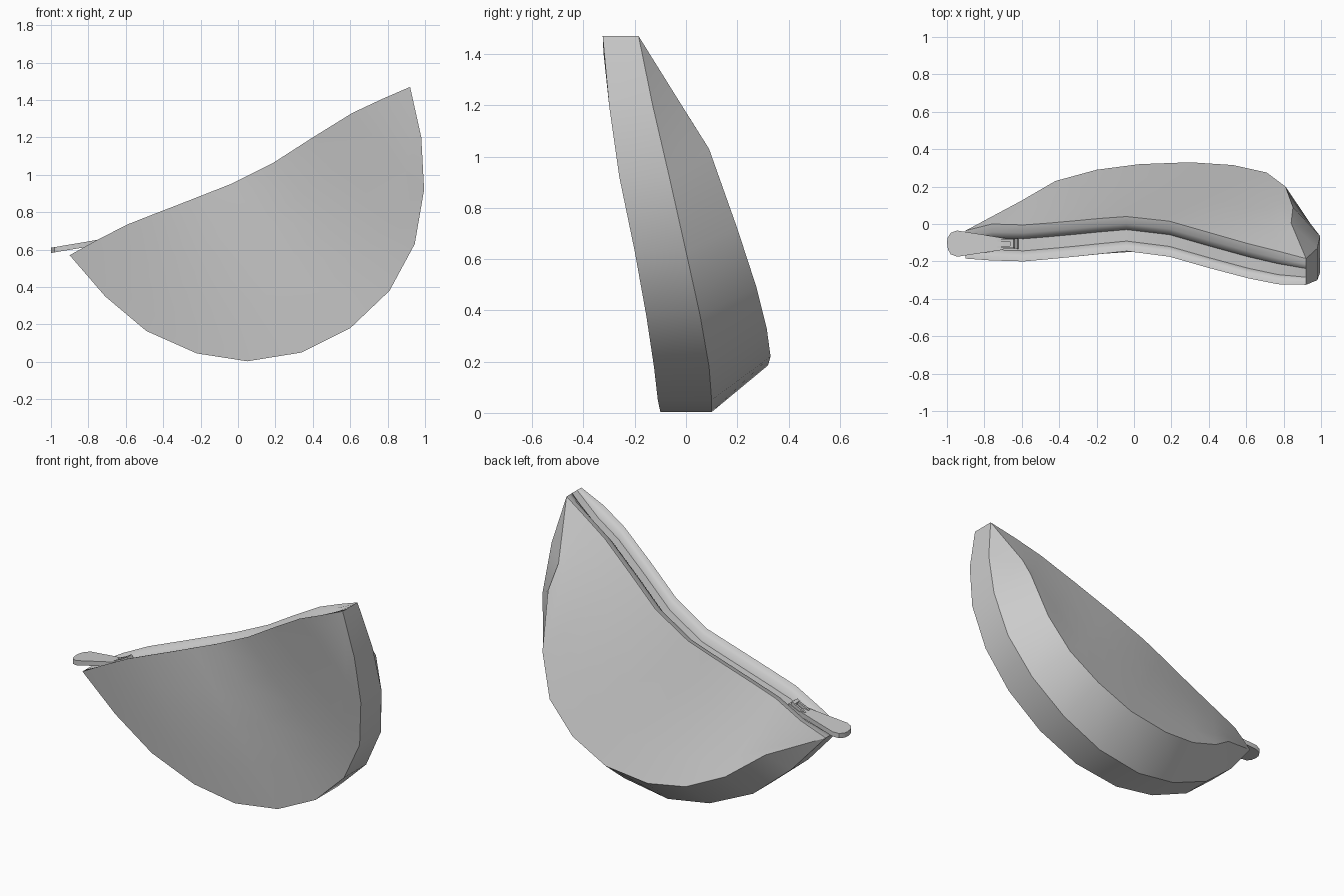
import bpy, bmesh, math
from mathutils import Vector, Matrix

if "Cube" in bpy.data.objects:
    bpy.data.objects.remove(bpy.data.objects["Cube"])

grey = bpy.data.materials.new("light_grey")
grey.diffuse_color = (0.6, 0.6, 0.6, 1)
grey.use_nodes = True
grey.node_tree.nodes["Principled BSDF"].inputs["Base Color"].default_value = grey.diffuse_color


def finish(name, bm, angle=35):
    """Turn a bmesh into a smooth-shaded object with sharp creases."""
    bmesh.ops.remove_doubles(bm, verts=bm.verts, dist=0.0005)
    bmesh.ops.recalc_face_normals(bm, faces=bm.faces)
    me = bpy.data.meshes.new(name)
    bm.to_mesh(me)
    bm.free()
    me.materials.append(grey)
    ob = bpy.data.objects.new(name, me)
    bpy.context.collection.objects.link(ob)
    bpy.ops.object.select_all(action='DESELECT')
    ob.select_set(True)
    bpy.context.view_layer.objects.active = ob
    bpy.ops.object.shade_smooth_by_angle(angle=math.radians(angle))
    return ob


def loft(bm, rows):
    """Skin neighbouring rows of points with quads."""
    vs = [[bm.verts.new(p) for p in r] for r in rows]
    for a, b in zip(vs, vs[1:]):
        for i in range(len(a) - 1):
            bm.faces.new((a[i], a[i + 1], b[i + 1], b[i]))


def blend(a, b, steps):
    """Rows of points running evenly from row a to row b."""
    return [[p.lerp(q, k / steps) for p, q in zip(a, b)] for k in range(steps + 1)]


# Curved rim: x, z, front seam y, back seam y
RIM = [(-.90, .57, -.185, -.035), (-.71, .35, -.145, .02), (-.49, .165, -.115, .065),
       (-.22, .045, -.10, .09), (.05, .003, -.10, .10), (.34, .05, -.11, .10),
       (.60, .18, -.125, .09), (.81, .38, -.155, .055), (.945, .63, -.20, 0),
       (.995, .92, -.26, -.065), (.98, 1.2, -.30, -.13), (.92, 1.47, -.325, -.185)]
# Opening: x, z, front lip y, back lip y
LIP = [(-.90, .57, -.185, -.035), (-.76, .648, -.195, 0), (-.59, .735, -.20, -.005),
       (-.455, .788, -.188, .005), (-.32, .84, -.175, .017), (-.18, .895, -.16, .03),
       (-.04, .95, -.145, .04), (.19, 1.065, -.175, .015), (.40, 1.20, -.235, -.045),
       (.61, 1.33, -.29, -.105), (.77, 1.405, -.322, -.145), (.92, 1.47, -.325, -.185)]
# Crease around the bulging back panel
BULGE = [(-.90, -.035, .57), (-.61, .12, .45), (-.42, .23, .31), (-.20, .29, .215),
         (.03, .32, .185), (.30, .33, .22), (.53, .315, .33), (.71, .275, .49),
         (.81, .20, .72), (.85, .09, 1.03), (.84, .005, 1.165), (.92, -.185, 1.47)]

rim_f = [Vector((x, f, z)) for x, z, f, b in RIM]
rim_b = [Vector((x, b, z)) for x, z, f, b in RIM]
lip_f = [Vector((x, f, z)) for x, z, f, b in LIP]
lip_b = [Vector((x, b, z)) for x, z, f, b in LIP]
bulge = [Vector(p) for p in BULGE]

# Pouch shell: front panel, side band, sloping band, back panel
bm = bmesh.new()
loft(bm, blend(lip_f, rim_f, 4))
loft(bm, [rim_f, rim_b])
loft(bm, [rim_b, bulge])
loft(bm, blend(bulge, lip_b, 4))
finish("pouch_shell", bm, 32)

# Rounded lips running down to the sunken zipper tape
SECTION = [(0, 0), (.12, -.006), (.22, -.02), (.29, -.055), (.62, -.055),
           (.66, -.035), (.78, -.012), (1, 0)]
rows = []
for t, d in SECTION:
    row = []
    for i, (a, b) in enumerate(zip(lip_f, lip_b)):
        depth = 0 if i in (0, len(lip_f) - 1) else d
        row.append(a.lerp(b, t) + Vector((0, 0, depth)))
    rows.append(row)
bm = bmesh.new()
loft(bm, rows)
ob = finish("zipper_opening", bm, 40)
# The opening is a single sheet, so its faces must look upward
if sum(p.normal.z for p in ob.data.polygons) < 0:
    ob.data.flip_normals()

# Pull tab: rounded paddle, narrower toward the slider
outline = [(-.70, -.075), (-.80, -.058), (-.945, -.035), (-.98, -.047), (-.997, -.075),
           (-1, -.10), (-.995, -.135), (-.98, -.162), (-.945, -.175), (-.80, -.153),
           (-.70, -.138)]
bm = bmesh.new()
height = lambda x: .582 + (x + 1) * .17
low = [bm.verts.new((x, y, height(x))) for x, y in outline]
high = [bm.verts.new((x, y, height(x) + .028)) for x, y in outline]
bm.faces.new(low)
bm.faces.new(high)
for i in range(len(low)):
    j = (i + 1) % len(low)
    bm.faces.new((low[i], low[j], high[j], high[i]))
finish("pull_tab", bm, 30)


def slider_box(name, center, size):
    """Small box tilted to follow the slope of the opening."""
    bm = bmesh.new()
    bmesh.ops.create_cube(bm, size=1)
    m = (Matrix.Translation(center) @ Matrix.Rotation(-.42, 4, 'Y')
         @ Matrix.Diagonal((*size, 1)))
    bmesh.ops.transform(bm, matrix=m, verts=bm.verts)
    finish(name, bm, 30)


# Zipper slider body and the loop holding the tab
slider_box("slider_body", (-.665, -.105, .652), (.10, .055, .03))
for side in (-1, 1):
    slider_box("slider_loop_side", (-.685, -.105 + side * .018, .668), (.09, .012, .02))
slider_box("slider_loop_bar", (-.65, -.105, .688), (.02, .048, .02))
